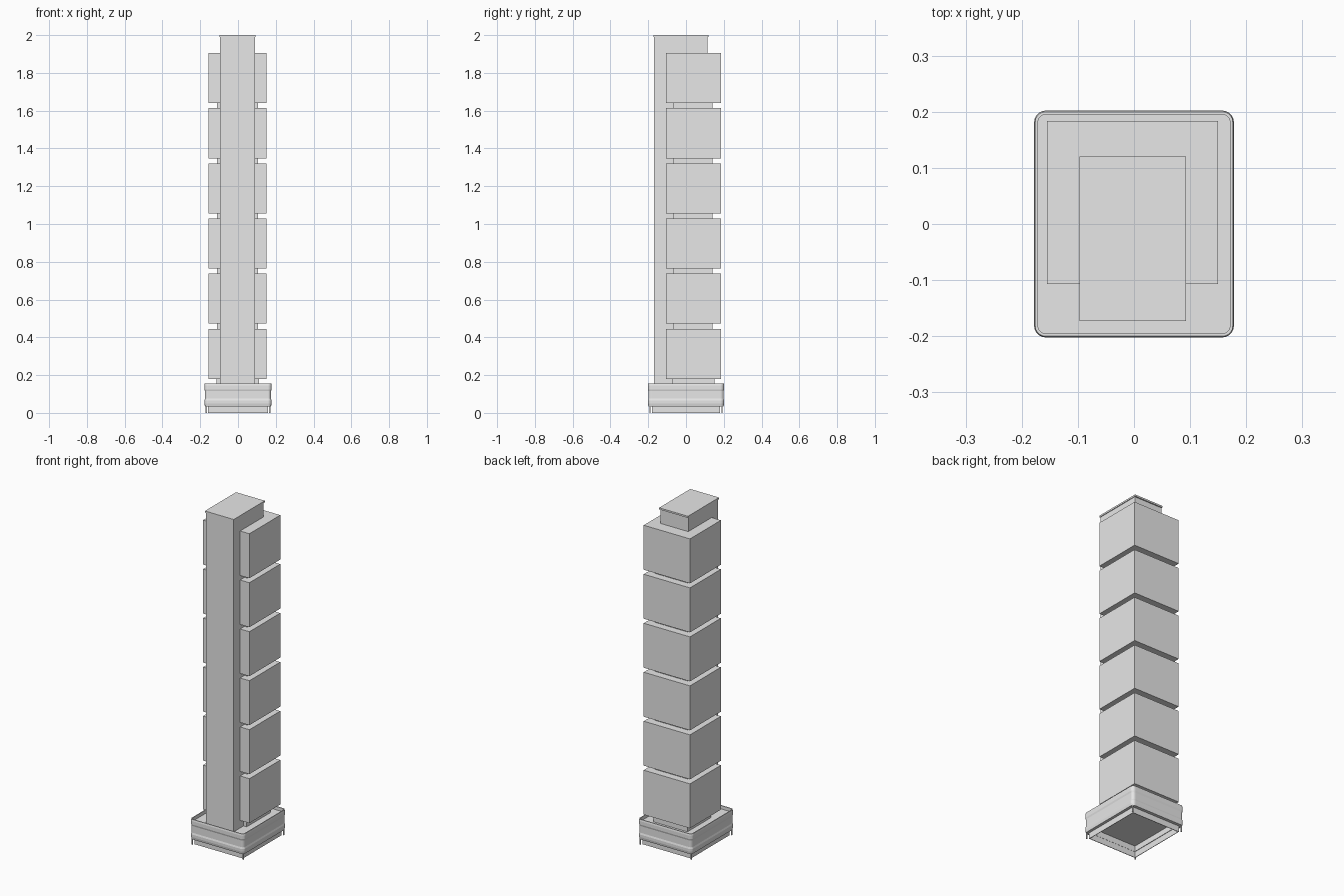
import bpy, bmesh, math

old = bpy.data.objects.get("Cube")
if old:
    bpy.data.objects.remove(old, do_unlink=True)

grey = bpy.data.materials.new("plain grey")
grey.use_nodes = True
colour = (0.8, 0.8, 0.8, 1)
grey.diffuse_color = colour
grey.node_tree.nodes["Principled BSDF"].inputs["Base Color"].default_value = colour


def finish(name, bm):
    mesh = bpy.data.meshes.new(name)
    bm.to_mesh(mesh)
    bm.free()
    mesh.materials.append(grey)
    ob = bpy.data.objects.new(name, mesh)
    bpy.context.collection.objects.link(ob)
    return ob


def box(name, x, y, z):
    """Box from its (low, high) range on each axis."""
    bm = bmesh.new()
    bmesh.ops.create_cube(bm, size=1)
    for v in bm.verts:
        for axis, (low, high) in enumerate((x, y, z)):
            v.co[axis] = high if v.co[axis] > 0 else low
    return finish(name, bm)


def outline(hx, hy, radius, steps):
    """Counter-clockwise rectangle, with rounded corners if radius > 0."""
    points = []
    for k, (sx, sy) in enumerate(((1, 1), (-1, 1), (-1, -1), (1, -1))):
        for i in range(steps + 1):
            a = math.pi / 2 * (k + (i / steps if steps else 0))
            points.append((sx * (hx - radius) + radius * math.cos(a),
                           sy * (hy - radius) + radius * math.sin(a)))
    return points


def loft(name, hx, hy, radius, steps, profile, cap_start=False, cap_end=False):
    """Stack of outlines; the profile lists (inset, z)."""
    bm = bmesh.new()
    rings = []
    for inset, z in profile:
        r = max(radius - inset, 0.002) if radius else 0
        rings.append([bm.verts.new((px, py, z))
                      for px, py in outline(hx - inset, hy - inset, r, steps)])
    n = len(rings[0])
    for a, b in zip(rings, rings[1:]):
        for i in range(n):
            j = (i + 1) % n
            bm.faces.new((a[i], a[j], b[j], b[i]))
    if cap_start:
        bm.faces.new(rings[0][::-1])
    if cap_end:
        bm.faces.new(rings[-1])
    return finish(name, bm)


# Podium with a gently bulged wall, thin parapet and sunken roof
loft("podium", 0.178, 0.202, 0.02, 5,
     [(0.025, 0.035), (0.003, 0.035), (0, 0.05), (0, 0.065), (0.003, 0.075),
      (0.003, 0.115), (0, 0.125), (0, 0.145), (0.002, 0.155),
      (0.007, 0.155), (0.007, 0.135)], cap_end=True)

# Hollow ground floor, open underneath
loft("ground_floor", 0.159, 0.181, 0, 0,
     [(0.003, 0.07), (0.003, 0), (0, 0), (0, 0.036)], cap_start=True)

# Thin posts under the podium corners
for sx, side in ((1, "left"), (-1, "right")):
    for sy, end in ((1, "back"), (-1, "front")):
        cx, cy = sx * 0.168, sy * 0.191
        box(f"post_{end}_{side}", (cx - 0.003, cx + 0.003),
            (cy - 0.003, cy + 0.003), (0, 0.04))

# Core that shows between the storey blocks
box("core", (-0.11, 0.107), (-0.065, 0.14), (0.13, 1.8))
box("core_foot", (-0.114, 0.11), (-0.075, 0.15), (0.13, 0.182))

# Six storey blocks
for i in range(6):
    z = 0.18 + i * 0.292
    box(f"storey_block_{i + 1}", (-0.155, 0.15), (-0.107, 0.184), (z, z + 0.265))

# Front shaft with a thin roof slab
box("front_shaft", (-0.094, 0.089), (-0.169, 0.113), (0.13, 1.992))
box("shaft_roof", (-0.097, 0.093), (-0.173, 0.12), (1.99, 2.0))
